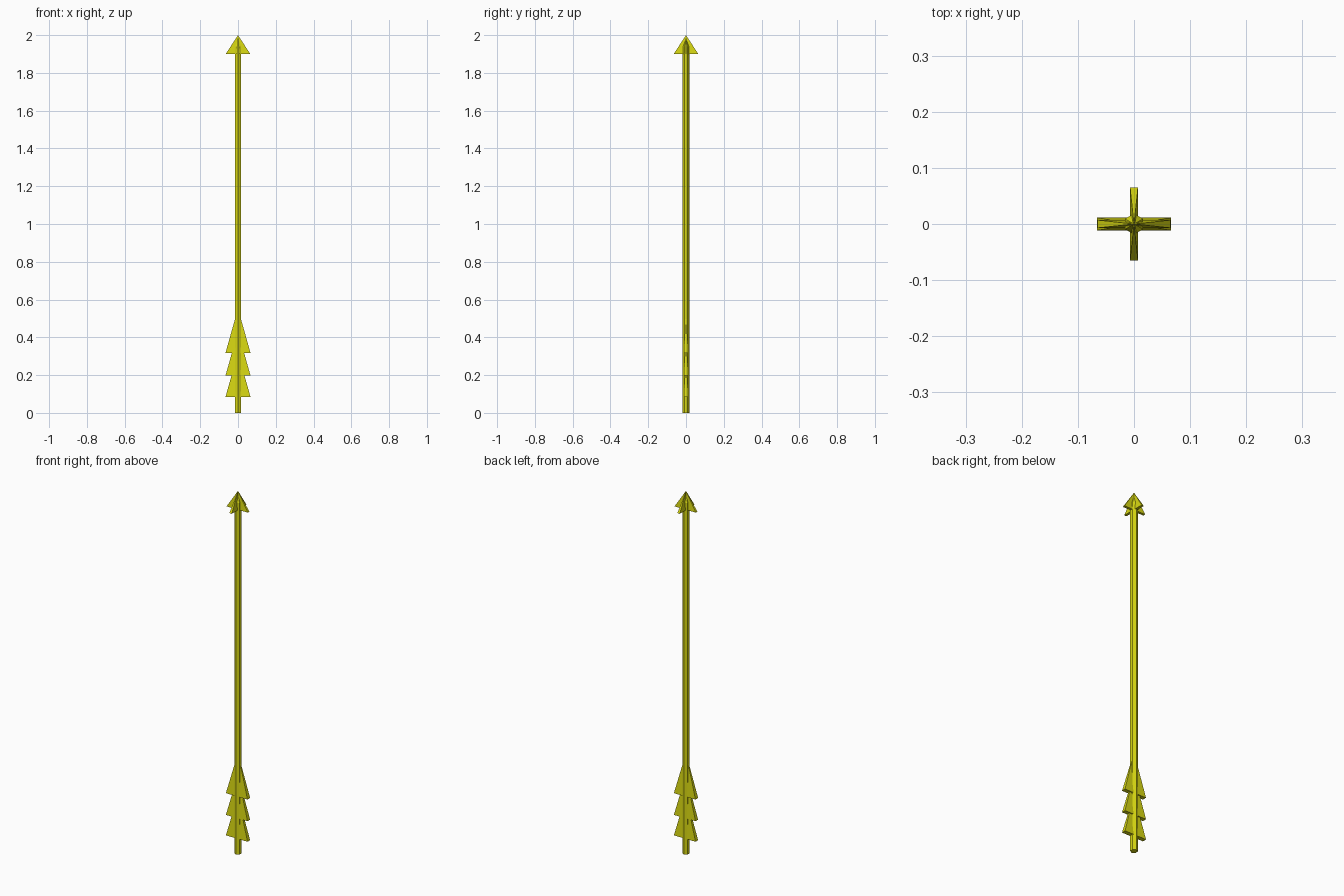
import bpy, bmesh, math

if "Cube" in bpy.data.objects:
    bpy.data.objects.remove(bpy.data.objects["Cube"])

mat = bpy.data.materials.new("golden_yellow")
mat.diffuse_color = (0.69, 0.69, 0.006, 1)
mat.use_nodes = True
mat.node_tree.nodes["Principled BSDF"].inputs["Base Color"].default_value = mat.diffuse_color


def finish(name, bm):
    bmesh.ops.recalc_face_normals(bm, faces=bm.faces)
    me = bpy.data.meshes.new(name)
    bm.to_mesh(me)
    bm.free()
    me.materials.append(mat)
    ob = bpy.data.objects.new(name, me)
    bpy.context.collection.objects.link(ob)
    return ob


def wedge(name, hx, hy, z0, z1):
    """Thin four-sided pyramid with a flat base at z0 and its tip at z1."""
    bm = bmesh.new()
    base = [bm.verts.new((sx * hx, sy * hy, z0))
            for sx, sy in ((-1, -1), (1, -1), (1, 1), (-1, 1))]
    tip = bm.verts.new((0, 0, z1))
    bm.faces.new(base)
    for i in range(4):
        bm.faces.new((base[i], base[(i + 1) % 4], tip))
    return finish(name, bm)


# Hexagonal shaft, corners towards front and back, short pointed top
bm = bmesh.new()
R, SIDES = 0.0185, 6
rings = [[bm.verts.new((R * math.sin(i * math.tau / SIDES),
                        -R * math.cos(i * math.tau / SIDES), z))
          for i in range(SIDES)] for z in (0, 1.94)]
tip = bm.verts.new((0, 0, 1.98))
bm.faces.new(rings[0])
for i in range(SIDES):
    j = (i + 1) % SIDES
    bm.faces.new((rings[0][i], rings[0][j], rings[1][j], rings[1][i]))
    bm.faces.new((rings[1][i], rings[1][j], tip))
finish("shaft", bm)

# Arrowhead: two crossed blades
wedge("head_blade_side", 0.065, 0.007, 1.9, 2.0)
wedge("head_blade_front", 0.007, 0.065, 1.9, 2.0)

# Fletching: three stacked wedges
for k, z in enumerate((0.085, 0.198, 0.318)):
    wedge(f"fletching_{k + 1}", 0.066, 0.0115, z, z + 0.235)
